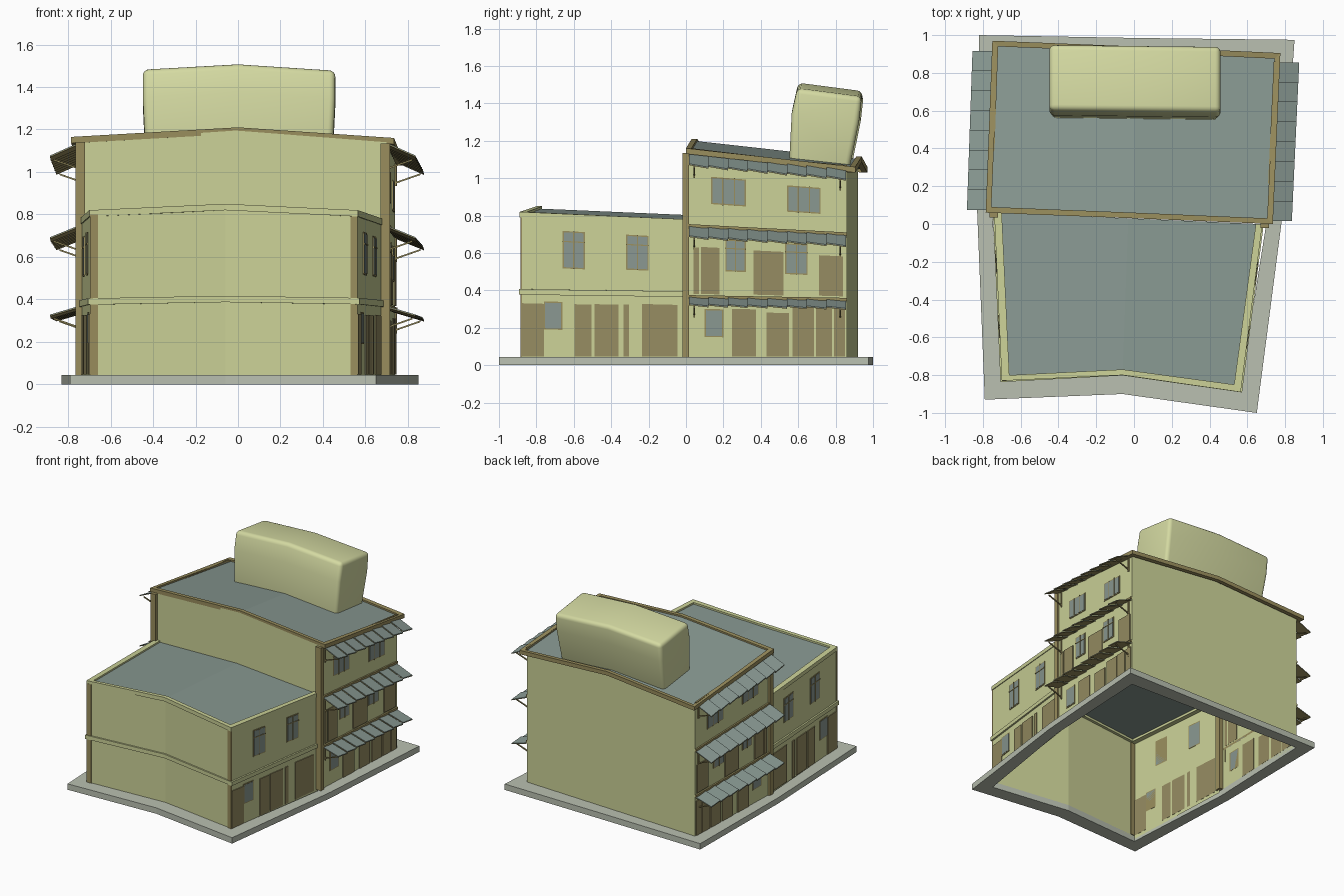
import bpy, bmesh

if "Cube" in bpy.data.objects:
    bpy.data.objects.remove(bpy.data.objects["Cube"])

def material(name, rgb):
    m = bpy.data.materials.new(name)
    m.diffuse_color = (*rgb, 1)
    m.use_nodes = True
    m.node_tree.nodes["Principled BSDF"].inputs["Base Color"].default_value = m.diffuse_color
    return m

WALL = material("pale yellow plaster", (0.60, 0.64, 0.31))
TANK = material("light cream yellow", (0.66, 0.70, 0.36))
ROOF = material("grey roofing", (0.25, 0.32, 0.29))
GLASS = material("grey glass", (0.25, 0.31, 0.28))
SLAB = material("pale grey concrete", (0.49, 0.53, 0.44))
BROWN = material("brown wood", (0.32, 0.27, 0.11))
DOOR = material("door brown", (0.30, 0.26, 0.12))

parts = {}

def add(name, mat, pts, faces):
    v, f, _ = parts.setdefault(name, ([], [], mat))
    n = len(v)
    v += pts
    f += [[i + n for i in q] for q in faces]

def hexa(name, mat, pts):
    # pts: bottom four in order, then top four
    add(name, mat, pts, [(3, 2, 1, 0), (4, 5, 6, 7), (0, 1, 5, 4), (1, 2, 6, 5), (2, 3, 7, 6), (3, 0, 4, 7)])

def box(name, mat, x0, x1, y0, y1, z0, z1):
    hexa(name, mat, [(x, y, z) for z in (z0, z1) for x, y in ((x0, y0), (x1, y0), (x1, y1), (x0, y1))])

def rim(name, mat, outer, inner, tops, thick, closed=True):
    # band of rectangular section swept along an outline
    n = len(outer)
    pts = []
    for o, i, z in zip(outer, inner, tops):
        pts += [(*o, z - thick), (*o, z), (*i, z), (*i, z - thick)]
    faces = []
    for k in range(n if closed else n - 1):
        a, b = 4 * k, 4 * ((k + 1) % n)
        faces += [(a + j, b + j, b + (j + 1) % 4, a + (j + 1) % 4) for j in range(4)]
    if not closed:
        faces += [(0, 1, 2, 3), (4 * n - 1, 4 * n - 2, 4 * n - 3, 4 * n - 4)]
    add(name, mat, pts, faces)

def walls(name, pts, tops, bottom):
    # sheet walls along a path running counterclockwise seen from above
    n = len(pts)
    add(name, WALL, [(*p, bottom) for p in pts] + [(*p, z) for p, z in zip(pts, tops)],
        [(k, k + 1, n + k + 1, n + k) for k in range(n - 1)])

def inset(pts, yc, d):
    return [(x - (d if x > 0.2 else -d if x < -0.2 else 0), y - (d if y > yc else -d)) for x, y in pts]

# footprint corners
FL, FC, FR = (-.695, -.825), (-.06, -.79), (.56, -.88)
MR, BR, BC, BL, ML = (.70, 0), (.74, .86), (.01, .89), (-.72, .92), (-.75, .06)
LR, LL = (.675, 0), (-.735, .06)

# base slab, open under the building
rim("base_slab", SLAB,
    [(-.79, -.93), (-.06, -.90), (.65, -1), (.78, 0), (.85, .975), (0, .985), (-.82, 1), (-.83, .06)],
    [FL, FC, FR, MR, BR, BC, BL, ML], [.045] * 8, .045)

# front low building: walls, roof, parapet, floor band
low = [LL, FL, FC, FR, LR]
low_z = [.785, .82, .85, .82, .78]
walls("low_walls", low, [z - .01 for z in low_z], .02)
rim("low_parapet", WALL, [(-.74, .06), (-.70, -.83), (-.06, -.80), (.565, -.89), (.68, 0)],
    [(-.70, .06), (-.66, -.80), (-.06, -.77), (.53, -.85), (.645, 0)], low_z, .03, False)
add("low_roof", ROOF, [(-.72, .06, .772), (-.68, -.81, .807), (-.06, -.78, .837), (.545, -.865, .807),
                       (.66, 0, .767), (-.03, .03, .802)], [(0, 1, 2, 5), (5, 2, 3, 4)])
rim("floor_band", WALL, [(-.747, .06), (-.707, -.837), (-.06, -.802), (.572, -.892), (.687, 0)],
    low, [.395, .405, .417, .407, .395], .03, False)

# rear tall building: walls, roof, brown edge
eave = [(-.785, .06), (0, .03), (.735, 0), (.775, .905), (.01, .94), (-.75, .97)]
eave_z = [1.165, 1.21, 1.16, 1.06, 1.115, 1.06]
inner = inset(eave, .5, .03)
walls("tall_side_and_back_walls", [MR, BR, BC, BL, ML], [1.14, 1.05, 1.1, 1.05, 1.145], .02)
walls("tall_front_wall", [ML, (-.01, .03), MR], [1.145, 1.195, 1.14], .72)
rim("tall_roof_edge", BROWN, eave, inner, eave_z, .03)
add("tall_roof", ROOF, [(*p, z - .012) for p, z in zip(inner, eave_z)], [(0, 1, 4, 5), (1, 2, 3, 4)])

# corner posts
box("corner_posts", BROWN, .67, .715, -.02, .015, .045, 1.135)
box("corner_posts", BROWN, -.765, -.72, .035, .08, .045, 1.14)
hexa("corner_posts", BROWN, [(x, y, z) for z in (.045, .8) for x, y in
                             ((.53, -.882), (.562, -.886), (.562, -.876), (.53, -.872))])
hexa("corner_posts", BROWN, [(x, y, z) for z in (.045, .8) for x, y in
                             ((-.697, -.831), (-.66, -.829), (-.66, -.818), (-.697, -.82))])

SIDE = {(1, 0): (FR, LR), (-1, 0): (FL, LL), (1, 1): (MR, BR), (-1, 1): (ML, BL)}

def on(s, y, d, z):
    # point on a side wall, addressed by its y on the right-hand side, pushed out by d
    tall = int(y >= 0)
    t = y / .86 if tall else (y + .88) / .88
    a, b = SIDE[s, tall]
    return (a[0] + (b[0] - a[0]) * t + s * d, a[1] + (b[1] - a[1]) * t, z)

def panel(name, mat, s, y0, y1, z0, z1, d):
    yc = (y0 + y1) / 2
    tilt = lambda y, z: z - .08 * z * (y - yc) if z > .06 else z
    hexa(name, mat, [on(s, y, k, tilt(y, z)) for k in (-.001, d)
                     for y, z in ((y0, z0), (y1, z0), (y1, z1), (y0, z1))])

def window(s, y0, y1, z0, z1, bars):
    panel("window_frames", BROWN, s, y0, y1, z0, z1, .004)
    e = .007
    panel("window_glass", GLASS, s, y0 + e, y1 - e, z0 + e, z1 - e, .006)
    for k in range(1, bars):
        y = y0 + (y1 - y0) * k / bars
        panel("window_bars", BROWN, s, y - .003, y + .003, z0, z1, .009)
    if bars == 2:
        z = z0 + (z1 - z0) * .72
        panel("window_bars", BROWN, s, y0, y1, z - .003, z + .003, .009)

WINDOWS = [(.135, .32, .855, 1.0, 3), (.54, .72, .815, .955, 3), (.21, .32, .50, .67, 2),
           (.53, .65, .485, .65, 2), (.10, .20, .15, .30, 1), (-.66, -.54, .515, .715, 2),
           (-.32, -.20, .508, .695, 2), (-.76, -.66, .19, .34, 1)]
DOORS = [(.04, .07, .38, .63), (.08, .18, .38, .63), (.36, .52, .375, .61), (.71, .84, .37, .585),
         (.245, .375, .046, .30), (.43, .55, .046, .28), (.57, .685, .046, .31), (.695, .78, .046, .31),
         (.79, .85, .046, .31), (-.879, -.76, .046, .33), (-.595, -.505, .046, .325),
         (-.49, -.36, .046, .325), (-.335, -.305, .046, .325), (-.235, -.045, .046, .325)]
AWNINGS = [(1.125, 1.05, .06), (.735, .69, .055), (.355, .34, .04)]

for s in (1, -1):
    for w in WINDOWS:
        window(s, *w)
    for d in DOORS:
        panel("doors", DOOR, s, *d, .006)
    # awnings: overlapping sheets on a brown backing, wall rail and struts
    for za, zb, drop in AWNINGS:
        height = lambda y: za + (zb - za) * y / .86
        n = 8
        for k in range(n):
            y0, y1 = .015 + .84 * k / n, .015 + .84 * (k + 1) / n
            for name, mat, lo, hi in (("awning_sheets", ROOF, 0, .004), ("awning_backing", BROWN, -.004, 0)):
                hexa(name, mat, [on(s, y, d, height(y) - q + lift + h) for h in (lo, hi)
                                 for y, d, q, lift in ((y0, 0, 0, .01), (y0, .135, drop, .01),
                                                       (y1, .135, drop, 0), (y1, 0, 0, 0))])
        hexa("awning_rails", BROWN, [on(s, y, d, height(y) + h) for h in (.004, .02)
                                     for y, d in ((.01, 0), (.86, 0), (.86, .012), (.01, .012))])
        for y in (.04, .82):
            z = height(y)
            hexa("awning_struts", BROWN, [on(s, y + e, d, z - q + h) for h in (0, .008)
                                          for e, d, q in ((0, 0, drop + .05), (.008, 0, drop + .05),
                                                          (.008, .12, drop + .008), (0, .12, drop + .008))])
            panel("awning_struts", BROWN, s, y, y + .009, z - drop - .06, z, .009)

# rounded rooftop tank: bent loft of a leaning section
section = [(.555, 1.09), (.57, 1.375), (.60, 1.51), (.945, 1.465), (.93, 1.33), (.875, 1.06)]
stations = [(-.448, -.025, .005), (0, 0, 0), (.458, -.03, -.005)]
pts = [(x * (.97 if z < 1.2 else 1), y + dy, z + dz) for x, dz, dy in stations for y, z in section]
faces = [(6 * a + j, 6 * a + (j + 1) % 6, 6 * a + 6 + (j + 1) % 6, 6 * a + 6 + j) for a in (0, 1) for j in range(6)]
add("roof_tank", TANK, pts, faces + [(5, 4, 3, 2, 1, 0), (12, 13, 14, 15, 16, 17)])

# make the objects
SHEETS = ("low_walls", "tall_side_and_back_walls", "tall_front_wall", "low_roof", "tall_roof")
for name, (v, f, mat) in parts.items():
    me = bpy.data.meshes.new(name)
    me.from_pydata(v, [], f)
    if name not in SHEETS:
        bm = bmesh.new()
        bm.from_mesh(me)
        bmesh.ops.recalc_face_normals(bm, faces=bm.faces)
        bm.to_mesh(me)
        bm.free()
    me.materials.append(mat)
    ob = bpy.data.objects.new(name, me)
    bpy.context.collection.objects.link(ob)

tank = bpy.data.objects["roof_tank"]
bevel = tank.modifiers.new("rounding", 'BEVEL')
bevel.width, bevel.segments = .028, 4
bevel.limit_method, bevel.angle_limit = 'ANGLE', .6
for p in tank.data.polygons:
    p.use_smooth = True
